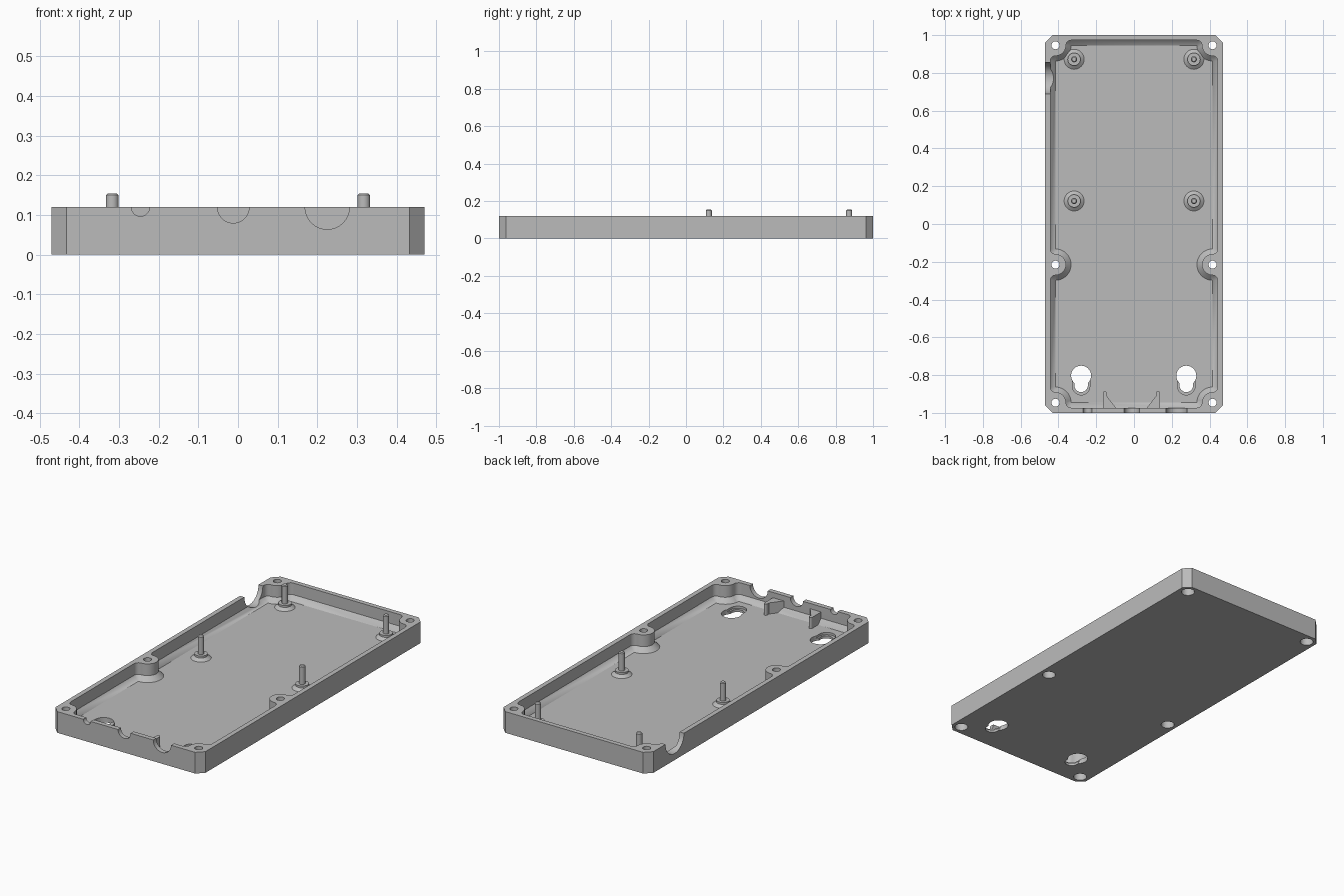
import bpy, bmesh, math

cube = bpy.data.objects.get("Cube")
if cube:
    bpy.data.objects.remove(cube, do_unlink=True)

# Main dimensions
HX, HY, TOP, BEVEL = 0.47, 1.0, 0.12, 0.038
FLOOR, CH = 0.027, 0.027          # floor thickness, inner chamfer
BX, BY, MID_Y = 0.416, 0.946, -0.215   # screw boss centres
BOSS_R = 0.083                    # boss radius at the floor

grey = bpy.data.materials.new("grey plastic")
grey.use_nodes = True
grey.diffuse_color = (0.5, 0.5, 0.5, 1)
grey.node_tree.nodes["Principled BSDF"].inputs["Base Color"].default_value = (0.5, 0.5, 0.5, 1)


def loft(name, rings):
    """Closed solid through rings that have equal point counts."""
    bm = bmesh.new()
    loops = [[bm.verts.new(p) for p in ring] for ring in rings]
    n = len(loops[0])
    for a, b in zip(loops, loops[1:]):
        for i in range(n):
            j = (i + 1) % n
            bm.faces.new((a[i], a[j], b[j], b[i]))
    bm.faces.new(loops[0])
    bm.faces.new(loops[-1])
    bmesh.ops.remove_doubles(bm, verts=bm.verts[:], dist=1e-5)
    bmesh.ops.recalc_face_normals(bm, faces=bm.faces[:])
    mesh = bpy.data.meshes.new(name)
    bm.to_mesh(mesh)
    bm.free()
    mesh.materials.append(grey)
    obj = bpy.data.objects.new(name, mesh)
    bpy.context.collection.objects.link(obj)
    return obj


def prism(name, outline, z0, z1):
    return loft(name, [[(x, y, z) for x, y in outline] for z in (z0, z1)])


def arc(cx, cy, r, a0, a1, steps):
    """Points along an arc, angles in degrees."""
    angles = [math.radians(a0 + (a1 - a0) * i / steps) for i in range(steps + 1)]
    return [(cx + r * math.cos(a), cy + r * math.sin(a)) for a in angles]


def circle(cx, cy, r, steps=32):
    return arc(cx, cy, r, 0, 360, steps)[:-1]


def turned(name, cx, cy, profile):
    """Solid of revolution from (radius, z) pairs."""
    return loft(name, [[(x, y, z) for x, y in circle(cx, cy, r)] for r, z in profile])


def cut(target, cutter):
    mod = target.modifiers.new("cut", "BOOLEAN")
    mod.operation, mod.solver, mod.object = "DIFFERENCE", "EXACT", cutter
    cutter.hide_render = True
    dg = bpy.context.evaluated_depsgraph_get()
    dg.update()
    mesh = bpy.data.meshes.new_from_object(target.evaluated_get(dg))
    target.modifiers.clear()
    target.data = mesh
    bpy.data.objects.remove(cutter, do_unlink=True)


# Outer tray block with clipped corners
outline = []
for sx, sy in ((1, -1), (1, 1), (-1, 1), (-1, -1)):
    pair = [(sx * (HX - BEVEL), sy * HY), (sx * HX, sy * (HY - BEVEL))]
    outline += pair if sx * sy < 0 else pair[::-1]
tray = prism("tray", outline, 0, TOP)

# Cavity: rectangle bitten by the screw bosses, widened above the chamfer
edge = []   # (point, outward angle)
for cx, cy, a0, a1 in ((BX, -BY, 180, 90), (BX, MID_Y, 270, 90), (BX, BY, 270, 180),
                       (-BX, BY, 360, 270), (-BX, MID_Y, 90, -90), (-BX, -BY, 90, 0)):
    steps = (a0 - a1) // 9
    pts = arc(cx, cy, BOSS_R, a0, a1, steps)
    edge += [(pts[0], a0 + 90 + 15 * i) for i in range(6)]
    edge += [(p, a0 + 180 - 9 * i) for i, p in enumerate(pts)]
    edge += [(pts[-1], a1 + 180 + 15 * i) for i in range(1, 7)]


def widened(offset, z):
    return [(x + offset * math.cos(math.radians(a)),
             y + offset * math.sin(math.radians(a)), z) for (x, y), a in edge]


cut(tray, loft("cavity", [widened(0, FLOOR), widened(CH, FLOOR + CH), widened(CH, 0.2)]))

# Screw holes with counterbores underneath
for sx in (-1, 1):
    for y in (-BY, MID_Y, BY):
        cut(tray, turned("screw_hole", sx * BX, y,
                         [(0.035, -0.05), (0.035, 0.04), (0.021, 0.04), (0.021, 0.2)]))

# Keyhole hanging slots
for x in (-0.28, 0.277):
    cut(tray, prism("key_circle", circle(x, -0.803, 0.053), -0.05, 0.05))
    for half, end, z0 in ((0.036, -0.89, -0.05), (0.046, -0.905, 0.014)):
        slot = [(x + half, -0.803)] + [(x - half, -0.803)]
        slot += arc(x, end + half, half, 180, 360, 16)
        cut(tray, prism("key_slot", slot, z0, 0.05))

# Cable notches in the front wall
for x, r in ((-0.246, 0.023), (-0.012, 0.04), (0.225, 0.056)):
    cut(tray, loft("cable_notch", [[(px, y, pz) for px, pz in circle(x, TOP, r)]
                                   for y in (-1.1, -0.95)]))

# Large notch in the side wall
cut(tray, loft("side_notch", [[(x, py, pz) for py, pz in circle(0.772, TOP, 0.083)]
                              for x in (-0.6, -0.4)]))

# Board standoffs with locating pins
parts = [tray]
for sx, side in ((1, "left"), (-1, "right")):
    for y, place in ((0.122, "middle"), (0.872, "back")):
        parts.append(turned(f"standoff_{place}_{side}", sx * 0.317, y,
                            [(0.053, FLOOR - 0.005), (0.053, FLOOR), (0.034, FLOOR + 0.014),
                             (0.034, 0.052), (0.016, 0.052), (0.016, 0.15), (0.011, 0.155)]))

# Cable guides beside the middle notch
for s, side in ((1, "left"), (-1, "right")):
    guide = [(0.151, -0.98)] + arc(0.141, -0.895, 0.01, 0, 180, 8)
    guide += [(0.131, -0.91), (0.082, -0.973), (0.082, -0.98)]
    parts.append(prism(f"cable_guide_{side}", [(-0.014 + s * x, y) for x, y in guide],
                       FLOOR - 0.005, 0.09))

# Smooth curved walls, keep crisp edges
bpy.ops.object.select_all(action="DESELECT")
for obj in parts:
    obj.select_set(True)
bpy.context.view_layer.objects.active = tray
bpy.ops.object.shade_smooth_by_angle(angle=math.radians(25))
